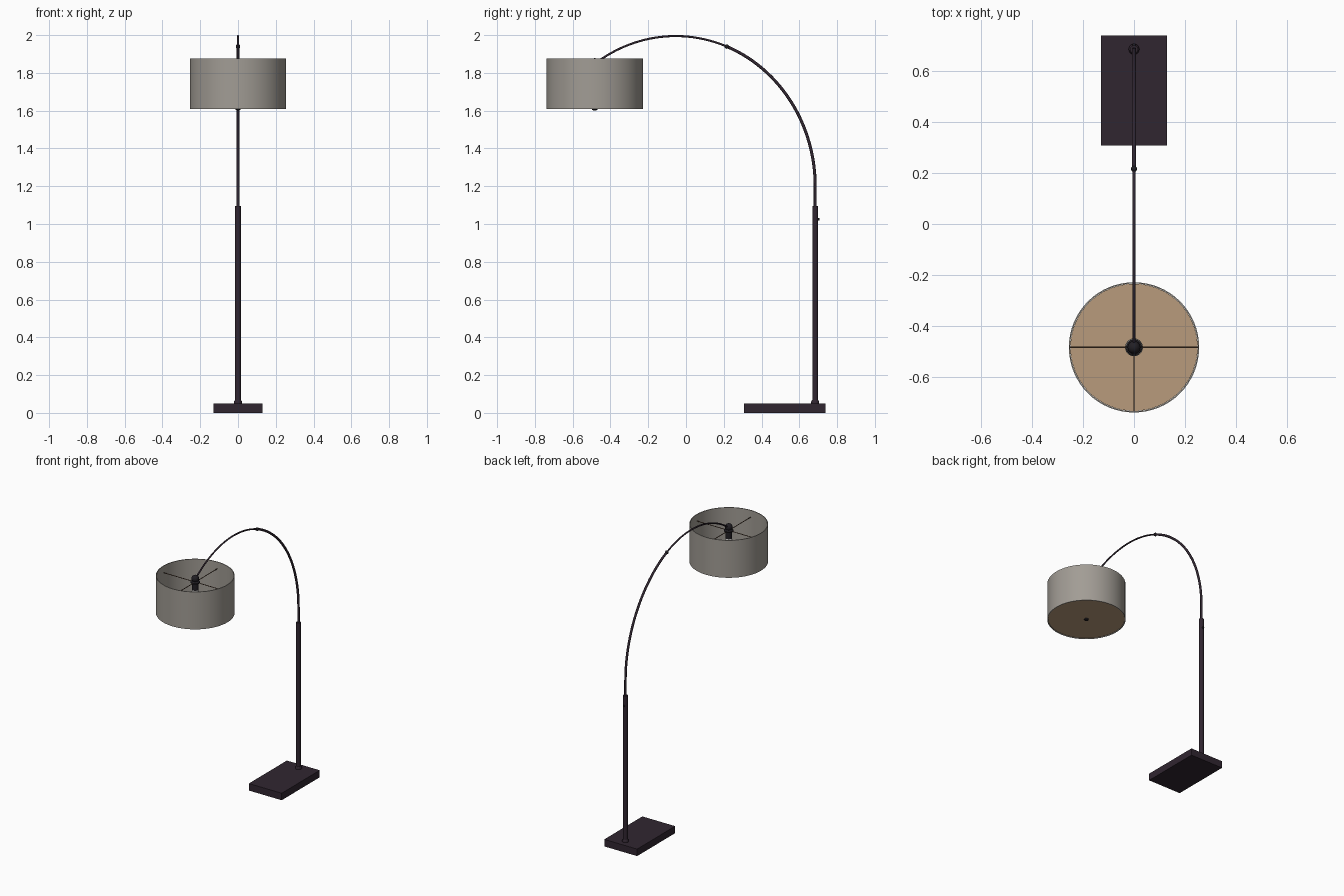
import bpy, bmesh, math
from mathutils import Vector

if "Cube" in bpy.data.objects:
    bpy.data.objects.remove(bpy.data.objects["Cube"])


def material(name, rgb):
    m = bpy.data.materials.new(name)
    m.diffuse_color = (*rgb, 1)
    m.use_nodes = True
    m.node_tree.nodes["Principled BSDF"].inputs["Base Color"].default_value = m.diffuse_color
    return m


DARK = material("dark_bronze", (0.030, 0.019, 0.030))
BLACK = material("black_fitting", (0.016, 0.014, 0.018))
GREY = material("grey_fabric", (0.36, 0.335, 0.30))
TAN = material("tan_diffuser", (0.48, 0.33, 0.20))
BROWN = material("brown_wire", (0.11, 0.06, 0.035))
PALE = material("pale_bulb", (0.50, 0.49, 0.47))

POLE_Y, SHADE_Y = 0.684, -0.483


def finish(name, bm, mat, smooth=True):
    bmesh.ops.recalc_face_normals(bm, faces=bm.faces)
    mesh = bpy.data.meshes.new(name)
    bm.to_mesh(mesh)
    bm.free()
    mesh.materials.append(mat)
    ob = bpy.data.objects.new(name, mesh)
    bpy.context.collection.objects.link(ob)
    if smooth:
        bpy.ops.object.select_all(action="DESELECT")
        ob.select_set(True)
        bpy.context.view_layer.objects.active = ob
        bpy.ops.object.shade_smooth_by_angle(angle=math.radians(40))
    return ob


def bridge(bm, rings, closed=False):
    """Join successive vertex rings with quads, then cap or close them."""
    pairs = list(zip(rings, rings[1:]))
    if closed:
        pairs.append((rings[-1], rings[0]))
    for a, b in pairs:
        n = len(a)
        for i in range(n):
            bm.faces.new((a[i], a[(i + 1) % n], b[(i + 1) % n], b[i]))
    if not closed:
        bm.faces.new(rings[0])
        bm.faces.new(rings[-1])


def lathe(name, profile, y, mat, n=24, closed=False):
    """Turn a (radius, z) profile around a vertical axis at x = 0."""
    bm = bmesh.new()
    rings = [[bm.verts.new((r * math.cos(math.tau * i / n),
                            y + r * math.sin(math.tau * i / n), z))
              for i in range(n)] for r, z in profile]
    bridge(bm, rings, closed)
    return finish(name, bm, mat)


def tube(name, path, radius, mat, n=12):
    """Sweep a circle along a path of points."""
    bm = bmesh.new()
    rings = []
    for k, p in enumerate(path):
        t = (path[min(k + 1, len(path) - 1)] - path[max(k - 1, 0)]).normalized()
        side = Vector((1, 0, 0)) if abs(t.x) < 0.5 else Vector((0, 0, 1))
        u = t.cross(side).normalized()
        v = t.cross(u)
        rings.append([bm.verts.new(p + radius * (u * math.cos(math.tau * i / n)
                                                 + v * math.sin(math.tau * i / n)))
                      for i in range(n)])
    bridge(bm, rings)
    return finish(name, bm, mat)


def ball(name, centre, radius, mat):
    bm = bmesh.new()
    bmesh.ops.create_uvsphere(bm, u_segments=16, v_segments=10, radius=radius)
    bmesh.ops.translate(bm, verts=bm.verts, vec=centre)
    return finish(name, bm, mat)


# Slab base
bm = bmesh.new()
bmesh.ops.create_cube(bm, size=1)
bmesh.ops.scale(bm, verts=bm.verts, vec=(0.26, 0.43, 0.05))
bmesh.ops.translate(bm, verts=bm.verts, vec=(0, 0.523, 0.025))
finish("base", bm, DARK, smooth=False)

# Upright pole with foot collar and clamp knob
lathe("foot_collar", [(0.021, 0.05), (0.021, 0.06), (0.016, 0.068)], POLE_Y, DARK)
lathe("pole", [(0.0155, 0.05), (0.0155, 1.095)], POLE_Y, DARK)
tube("clamp_knob", [Vector((0, POLE_Y + d, 1.025)) for d in (0.01, 0.022)],
     0.006, BLACK)


# Elliptical arm in two sections, with a joint between them
def arc(t):
    return Vector((0, -0.055 + 0.739 * math.cos(t), 1.2 + 0.795 * math.sin(t)))


T_JOINT = math.acos((0.216 + 0.055) / 0.739)
T_END = math.acos((SHADE_Y + 0.055) / 0.739)
lower = [Vector((0, POLE_Y, 1.05))] + [arc(T_JOINT * i / 28) for i in range(29)]
upper = [arc(T_JOINT + (T_END - T_JOINT) * i / 28) for i in range(29)]
tube("lower_arm", lower, 0.008, DARK)
tube("upper_arm", upper, 0.0055, DARK)
ball("arm_joint", arc(T_JOINT), 0.012, BLACK)

# Drum shade: a thin open wall, with a diffuser disc near the bottom
lathe("shade", [(0.255, 1.608), (0.255, 1.876), (0.250, 1.876), (0.250, 1.608)],
      SHADE_Y, GREY, n=64, closed=True)
lathe("diffuser", [(0.249, 1.612), (0.249, 1.617)], SHADE_Y, TAN, n=64)
lathe("finial", [(0.008, 1.602), (0.014, 1.605), (0.014, 1.612)], SHADE_Y, BLACK)

# Lamp holder and bulb
ball("swivel", (0, SHADE_Y, 1.853), 0.025, BLACK)
lathe("socket", [(0.022, 1.775), (0.022, 1.822), (0.031, 1.824),
                 (0.031, 1.832), (0.014, 1.842)], SHADE_Y, BLACK)
lathe("bulb", [(0.004, 1.675), (0.02, 1.681), (0.031, 1.697), (0.035, 1.715),
               (0.032, 1.738), (0.024, 1.76), (0.018, 1.778)], SHADE_Y, PALE)
lathe("finial_stem", [(0.004, 1.612), (0.004, 1.68)], SHADE_Y, BLACK, n=8)

# Four spokes carrying the shade
for i in range(4):
    d = Vector((math.cos(i * math.pi / 2), math.sin(i * math.pi / 2), 0))
    c = Vector((0, SHADE_Y, 1.828))
    tube(f"spoke_{i + 1}", [c + d * 0.02, c + d * 0.251], 0.0025, BROWN, n=8)
